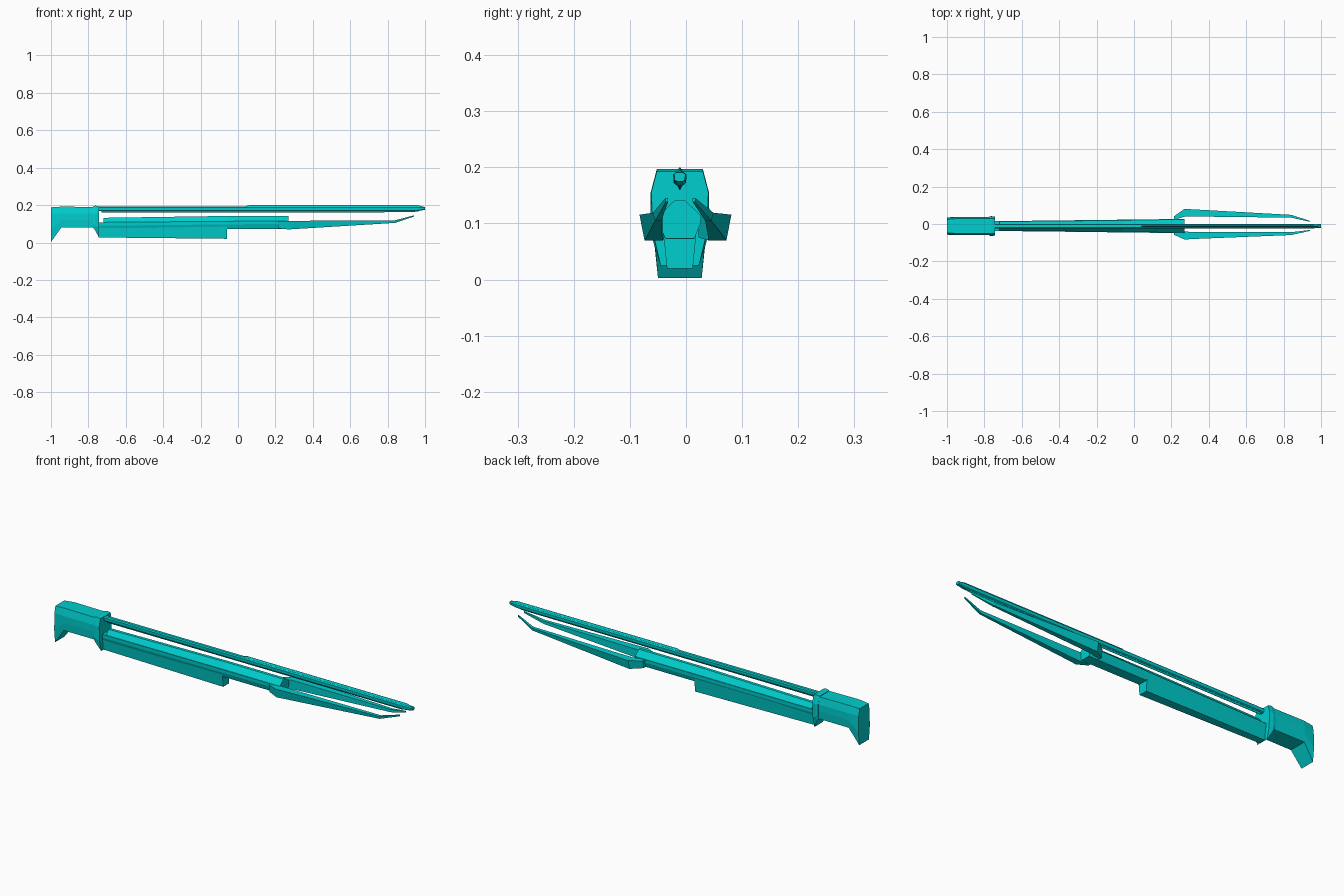
import bpy, bmesh

AXIS = -0.011  # y of the rifle's centre line


def loft(name, rings):
    """Join rings of (x, y, z) points into a closed, flat-shaded solid."""
    bm = bmesh.new()
    loops = [[bm.verts.new(p) for p in ring] for ring in rings]
    n = len(loops[0])
    for a, b in zip(loops, loops[1:]):
        for i in range(n):
            j = (i + 1) % n
            bm.faces.new((a[i], a[j], b[j], b[i]))
    bm.faces.new(loops[0])
    bm.faces.new(loops[-1])
    bmesh.ops.recalc_face_normals(bm, faces=bm.faces)
    mesh = bpy.data.meshes.new(name)
    bm.to_mesh(mesh)
    bm.free()
    mesh.materials.append(teal)
    obj = bpy.data.objects.new(name, mesh)
    bpy.context.collection.objects.link(obj)
    return obj


def section(x, half):
    """Symmetric cross-section from (half width, z) pairs, top to bottom."""
    return ([(x, AXIS + w, z) for w, z in half]
            + [(x, AXIS - w, z) for w, z in reversed(half)])


teal = bpy.data.materials.new("teal")
teal.diffuse_color = (0.0, 0.62, 0.62, 1)

# Shoulder stock with downswept heel
loft("stock", [
    section(-1.0, [(.036, .188), (.044, .155), (.046, .07), (.039, .003)]),
    section(-.945, [(.040, .192), (.049, .155), (.049, .12), (.046, .08)]),
    section(-.76, [(.040, .190), (.048, .155), (.048, .12), (.045, .08)]),
])

# Collar between stock and barrel, lower lip swept forward
loft("collar", [
    section(-.775, [(.039, .193), (.050, .155), (.051, .10), (.047, .08)]),
    section(-.762, [(.041, .197), (.052, .155), (.053, .09), (.046, .062)]),
    section(-.742, [(.041, .193), (.051, .155), (.047, .08), (.034, .025)]),
])

# Long body with ridged top
loft("body", [
    section(-.745, [(.026, .108), (.026, .090), (.022, .072)]),
    section(.27, [(.038, .116), (.037, .100), (.026, .073)]),
])
loft("body_ridge", [
    section(-.72, [(.008, .132), (.025, .107)]),
    section(-.06, [(.008, .142), (.032, .111)]),
    section(.27, [(.008, .142), (.037, .115)]),
])

# Deep lower housing
loft("lower_housing", [
    section(-.745, [(.026, .105), (.018, .027)]),
    section(-.06, [(.032, .108), (.023, .020)]),
])

# Barrel with rails above and below
octagon = [(.007, .192), (.012, .187), (.011, .172), (.006, .168)]
loft("barrel", [
    section(-.745, octagon),
    section(.96, octagon),
    section(1.0, [(.006, .191), (.010, .187), (.009, .178), (.005, .175)]),
])
loft("top_rail", [
    section(.04, [(.001, .194), (.007, .190)]),
    section(.06, [(.001, .200), (.007, .190)]),
    section(.96, [(.001, .200), (.007, .190)]),
    section(.985, [(.001, .194), (.006, .190)]),
])
loft("bottom_rail", [
    section(-.73, [(.006, .170), (.001, .160)]),
    section(.93, [(.006, .170), (.001, .162)]),
    section(.97, [(.005, .172), (.001, .168)]),
])

# Pair of forward prongs: x, centre y, inner, outer top, outer bottom, low z, high z
prong = [
    (.215, -.008, .030, .050, .044, .075, .114),
    (.270, -.001, .040, .082, .073, .070, .116),
    (.320, -.001, .041, .079, .071, .073, .116),
    (.840, -.005, .039, .054, .050, .105, .119),
    (.940, -.010, .022, .027, .026, .138, .145),
]
for side, label in ((-1, "right"), (1, "left")):
    loft("prong_" + label, [
        [(x, c + side * yi, zt), (x, c + side * ot, zt),
         (x, c + side * ob, zb), (x, c + side * yi, zb)]
        for x, c, yi, ot, ob, zb, zt in prong])
